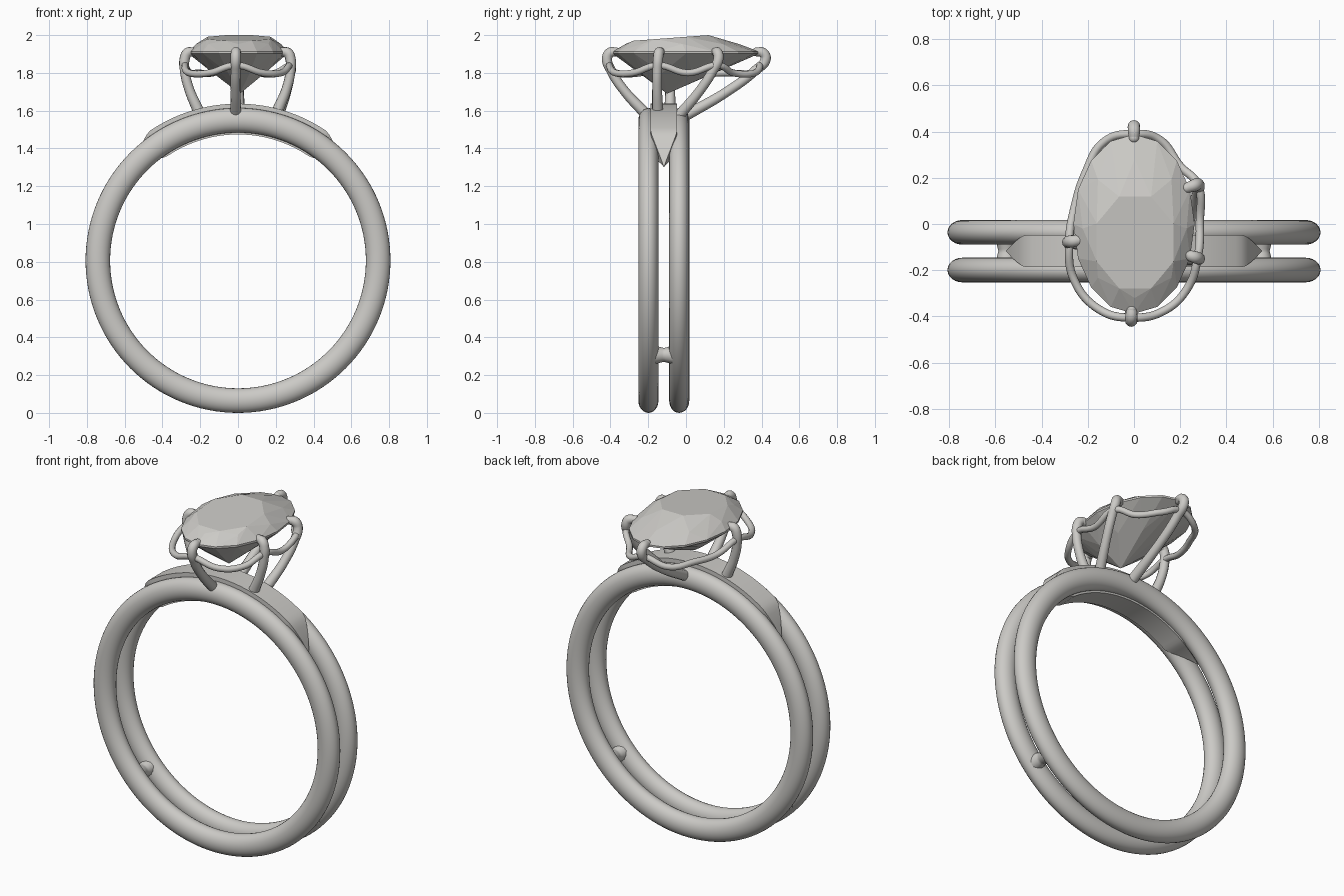
import bpy, bmesh
from math import sin, cos, pi, radians
from mathutils import Vector

cube = bpy.data.objects.get("Cube")
if cube:
    bpy.data.objects.remove(cube, do_unlink=True)

silver = bpy.data.materials.new("pale_silver")
silver.use_nodes = True
COLOUR = (0.6, 0.59, 0.565, 1)
silver.diffuse_color = COLOUR
silver.node_tree.nodes["Principled BSDF"].inputs["Base Color"].default_value = COLOUR

RING_Z, RING_R, MID_Y = 0.807, 0.742, -0.117


def finish(obj, name, smooth=True, angle=40):
    obj.name = name
    obj.data.materials.clear()
    obj.data.materials.append(silver)
    bpy.ops.object.select_all(action='DESELECT')
    obj.select_set(True)
    bpy.context.view_layer.objects.active = obj
    if smooth:
        bpy.ops.object.shade_smooth_by_angle(angle=radians(angle))
    return obj


def from_bmesh(bm, name, smooth=True, angle=40):
    bmesh.ops.recalc_face_normals(bm, faces=bm.faces[:])
    mesh = bpy.data.meshes.new(name)
    bm.to_mesh(mesh)
    bm.free()
    obj = bpy.data.objects.new(name, mesh)
    bpy.context.collection.objects.link(obj)
    return finish(obj, name, smooth, angle)


def tube(name, points, depth, scales=None, cyclic=False):
    """Round wire through the points, turned into a mesh."""
    curve = bpy.data.curves.new(name, 'CURVE')
    curve.dimensions = '3D'
    curve.bevel_depth = depth
    curve.bevel_resolution = 4
    curve.resolution_u = 8
    curve.use_fill_caps = True
    spline = curve.splines.new('BEZIER')
    spline.bezier_points.add(len(points) - 1)
    spline.use_cyclic_u = cyclic
    for i, (bp, p) in enumerate(zip(spline.bezier_points, points)):
        bp.co = p
        bp.handle_left_type = bp.handle_right_type = 'AUTO'
        bp.radius = scales[i] if scales else 1
    obj = bpy.data.objects.new(name, curve)
    bpy.context.collection.objects.link(obj)
    bpy.ops.object.select_all(action='DESELECT')
    obj.select_set(True)
    bpy.context.view_layer.objects.active = obj
    bpy.ops.object.convert(target='MESH')
    return finish(bpy.context.view_layer.objects.active, name, angle=60)


# Twin bands
for name, y in (("front_band", -0.199), ("back_band", -0.036)):
    bpy.ops.mesh.primitive_torus_add(major_radius=RING_R, minor_radius=0.065,
                                     major_segments=128, minor_segments=24,
                                     location=(0, y, RING_Z), rotation=(pi / 2, 0, 0))
    band = bpy.context.object
    band.scale.z = 0.82
    finish(band, name, angle=60)

# Lower connecting pegs, flared where they meet the bands
for name, x in (("left_peg", 0.55), ("right_peg", -0.55)):
    tube(name, [(x, MID_Y + d, 0.307) for d in (-0.06, 0, 0.06)], 0.04, (1.3, 0.92, 1.3))

# Bridge filling the gap at the top, tapering to a point at both ends
bm = bmesh.new()
previous = None
STEPS, END, FULL = 48, 48, 35
for i in range(STEPS + 1):
    deg = -END + 2 * END * i / STEPS
    k = min(1, max(0.02, (END - abs(deg)) / (END - FULL)))
    outer, inner = RING_R + 0.088 * k, RING_R - 0.075 * k
    half = 0.07 * k
    a = radians(deg)
    section = []
    for r, y in ((outer, -half), (outer, half), (inner, half), (inner, -half)):
        section.append(bm.verts.new((r * sin(a), MID_Y + y, RING_Z + r * cos(a))))
    if previous:
        for j in range(4):
            n = (j + 1) % 4
            bm.faces.new((previous[j], previous[n], section[n], section[j]))
    else:
        bm.faces.new(section)
    previous = section
bm.faces.new(previous)
from_bmesh(bm, "bridge", angle=25)

# Faceted oval stone: table, crown, girdle, pavilion, culet
bm = bmesh.new()


def oval(count, turn, rx, ry, cx, cy, z, slope=0):
    for i in range(count):
        t = 2 * pi * (i + turn) / count
        y = cy + ry * sin(t)
        bm.verts.new((cx + rx * cos(t), y, z + slope * y))


oval(8, 0.5, 0.18, 0.215, 0.005, -0.08, 1.991, 0.075)
oval(8, 0, 0.225, 0.3, 0.003, -0.02, 1.953)
oval(16, 0, 0.262, 0.388, 0, 0, 1.913)
oval(16, 0, 0.262, 0.388, 0, 0, 1.902)
oval(8, 0.5, 0.15, 0.21, 0.005, -0.045, 1.8)
bm.verts.new((0.01, -0.1, 1.69))
hull = bmesh.ops.convex_hull(bm, input=bm.verts[:])
loose = [v for v in bm.verts if not v.link_faces]
bmesh.ops.delete(bm, geom=loose, context='VERTS')
bmesh.ops.dissolve_limit(bm, angle_limit=radians(2), verts=bm.verts[:], edges=bm.edges[:])
from_bmesh(bm, "stone", smooth=False)

# Claws: (name, foot on the bands, outermost point near the girdle)
claws = (
    ("front_claw", (-0.012, -0.21, 1.58), (-0.012, -0.418)),
    ("back_claw", (0.01, -0.01, 1.57), (0.0, 0.422)),
    ("left_front_claw", (0.21, -0.15, 1.6), (0.278, -0.148)),
    ("left_back_claw", (0.21, -0.04, 1.57), (0.276, 0.172)),
    ("right_claw", (-0.21, -0.085, 1.6), (-0.282, -0.077)),
)
for name, foot, out in claws:
    foot = Vector(foot)
    shoulder = Vector((*out, 1.875))
    # hook bends over the girdle toward the stone
    inward = Vector((-out[0], -out[1] * 0.55, 0)).normalized()
    path = [foot,
            foot.lerp(shoulder, 0.5) + Vector((0, 0, -0.02)) - inward * 0.014,
            foot.lerp(shoulder, 0.84) + Vector((0, 0, -0.015)) - inward * 0.012,
            shoulder,
            shoulder + inward * 0.016 + Vector((0, 0, 0.032)),
            shoulder + inward * 0.05 + Vector((0, 0, 0.036))]
    tube(name, path, 0.027, (1.1, 0.95, 0.95, 1, 1, 0.85))
    bpy.ops.mesh.primitive_uv_sphere_add(segments=16, ring_count=10, radius=0.023,
                                         location=path[-1])
    finish(bpy.context.object, name + "_tip", angle=60)

# Wavy gallery wire: high at each claw, dipping between
HIGH, LOW = 1.84, 1.8
wire = [(0, 0.39, HIGH), (-0.13, 0.355, LOW), (-0.21, 0.22, LOW), (-0.255, 0.08, LOW),
        (-0.28, -0.077, HIGH), (-0.26, -0.24, LOW), (-0.15, -0.37, LOW),
        (-0.01, -0.405, HIGH), (0.13, -0.375, LOW), (0.23, -0.28, LOW),
        (0.275, -0.148, HIGH), (0.285, 0.01, LOW), (0.276, 0.17, HIGH),
        (0.2, 0.25, LOW), (0.11, 0.365, LOW)]
tube("gallery_wire", wire, 0.018, cyclic=True)
